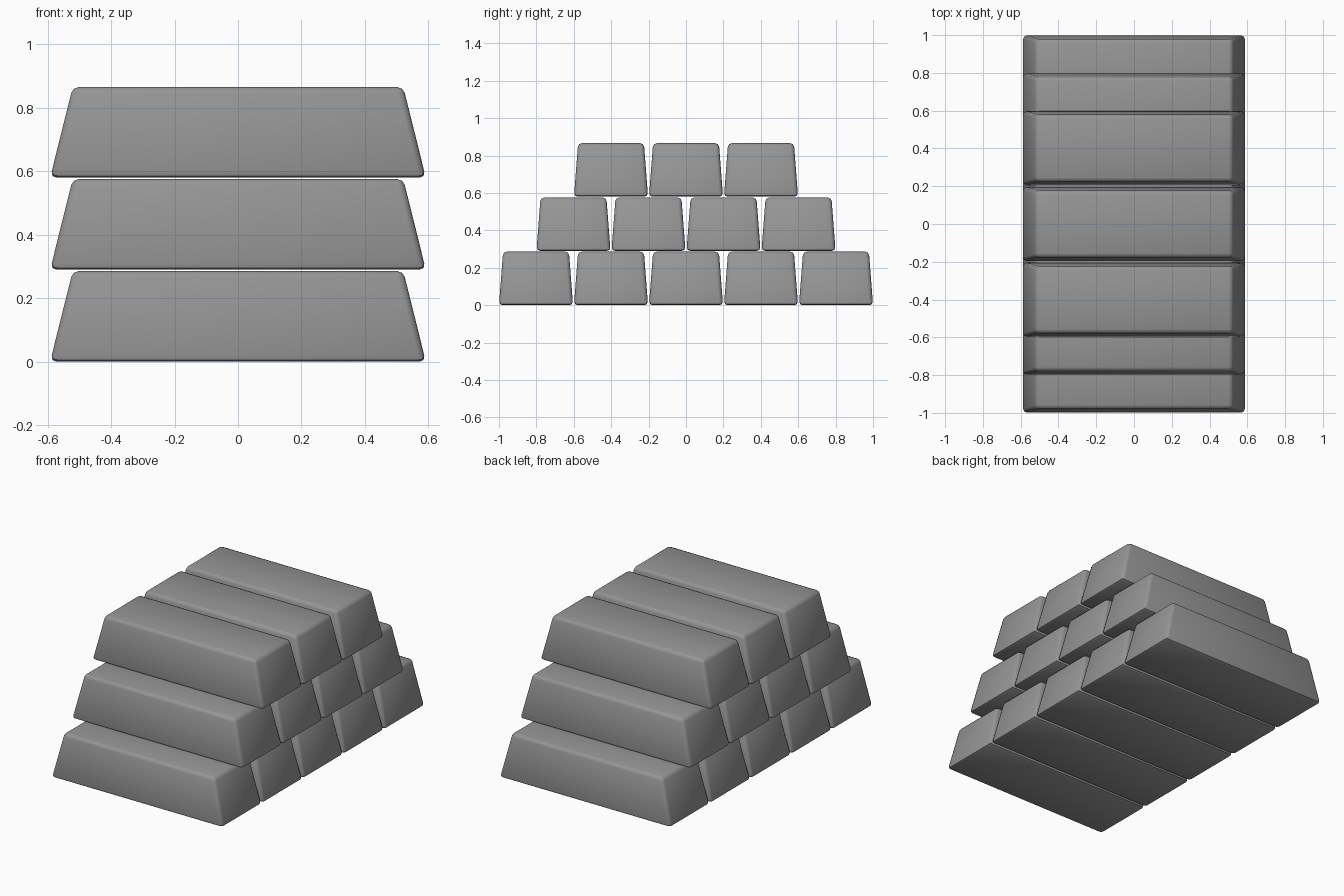
import bpy
import bmesh

cube = bpy.data.objects.get("Cube")
if cube:
    bpy.data.objects.remove(cube, do_unlink=True)

# Plain grey metal
grey = bpy.data.materials.new("ingot_grey")
grey.use_nodes = True
colour = (0.3, 0.3, 0.3, 1)
grey.diffuse_color = colour
grey.node_tree.nodes["Principled BSDF"].inputs["Base Color"].default_value = colour

HEIGHT = 0.286
PITCH = 0.401
BOTTOM = (0.592, 0.198)   # half length, half width at the base
TOP = (0.521, 0.176)      # half length, half width at the top


def ingot_mesh():
    """Tapered bar with rounded edges, standing on its origin."""
    bm = bmesh.new()
    bmesh.ops.create_cube(bm, size=2)
    for v in bm.verts:
        half = TOP if v.co.z > 0 else BOTTOM
        v.co.x *= half[0]
        v.co.y *= half[1]
        v.co.z = HEIGHT if v.co.z > 0 else 0
    bmesh.ops.bevel(bm, geom=bm.edges[:], offset=0.02, segments=2,
                    profile=0.5, affect='EDGES')
    mesh = bpy.data.meshes.new("ingot")
    bm.to_mesh(mesh)
    bm.free()
    mesh.materials.append(grey)
    return mesh


# Pyramid stack: five, four, then three ingots
mesh = ingot_mesh()
for row, count in enumerate((5, 4, 3)):
    for i in range(count):
        name = f"{('bottom', 'middle', 'top')[row]}_ingot_{i + 1}"
        bar = bpy.data.objects.new(name, mesh)
        bar.location = (0, (i - (count - 1) / 2) * PITCH, row * 0.29)
        bpy.context.collection.objects.link(bar)

# Smooth the rounded edges
bpy.ops.object.select_all(action='DESELECT')
bar.select_set(True)
bpy.context.view_layer.objects.active = bar
bpy.ops.object.shade_smooth_by_angle(angle=0.8)
